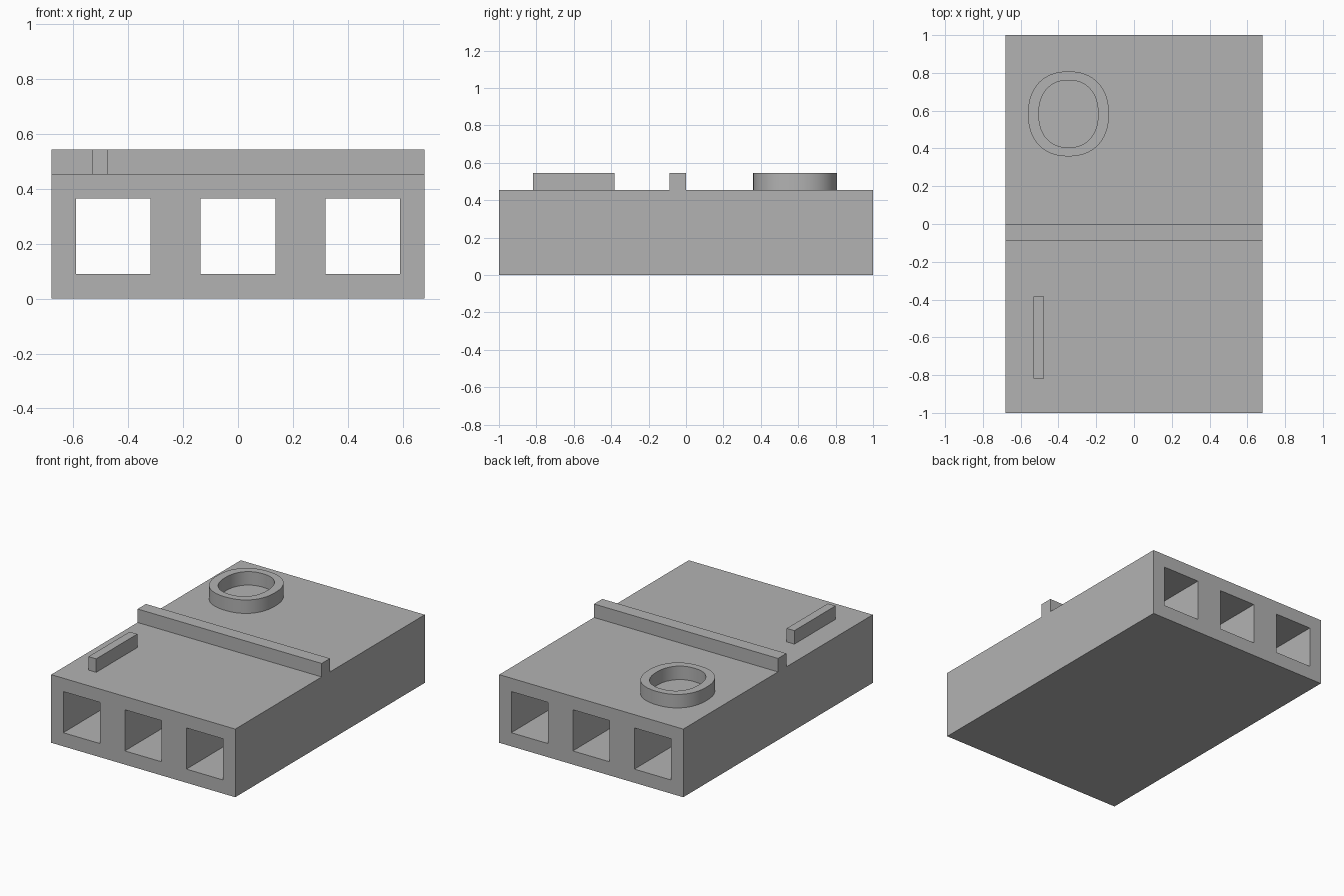
import bpy, bmesh, math

if "Cube" in bpy.data.objects:
    bpy.data.objects.remove(bpy.data.objects["Cube"])

grey = bpy.data.materials.new("plain grey")
grey.diffuse_color = (0.448, 0.448, 0.448, 1)
grey.use_nodes = True
grey.node_tree.nodes["Principled BSDF"].inputs["Base Color"].default_value = grey.diffuse_color


def finish(name, bm):
    bmesh.ops.recalc_face_normals(bm, faces=bm.faces)
    mesh = bpy.data.meshes.new(name)
    bm.to_mesh(mesh)
    bm.free()
    mesh.materials.append(grey)
    obj = bpy.data.objects.new(name, mesh)
    bpy.context.collection.objects.link(obj)
    return obj


def box(name, x, y, z):
    """Box from (min, max) ranges."""
    bm = bmesh.new()
    bmesh.ops.create_cube(bm, size=1)
    for v in bm.verts:
        for i, (lo, hi) in enumerate((x, y, z)):
            v.co[i] = lo if v.co[i] < 0 else hi
    return finish(name, bm)


def oval(rx, ry, n=64, power=2.25):
    """Slightly squared oval outline."""
    pts = []
    for i in range(n):
        a = 2 * math.pi * i / n
        c, s = math.cos(a), math.sin(a)
        pts.append((math.copysign(abs(c) ** (2 / power), c) * rx,
                    math.copysign(abs(s) ** (2 / power), s) * ry))
    return pts


TOP, RAISED = 0.455, 0.545

# Block with three square channels running front to back
block = box("block", (-0.68, 0.68), (-1, 1), (0, TOP))
for cx in (-0.455, 0, 0.455):
    cutter = box("channel_cutter", (cx - 0.136, cx + 0.136), (-1.1, 1.1), (0.091, 0.366))
    cutter.hide_render = True
    cutter.hide_viewport = True
    mod = block.modifiers.new("channel", 'BOOLEAN')
    mod.operation = 'DIFFERENCE'
    mod.solver = 'EXACT'
    mod.object = cutter

# Raised divider and short bar on the top face
box("divider_rib", (-0.68, 0.68), (-0.088, 0), (TOP, RAISED))
box("short_bar", (-0.533, -0.476), (-0.817, -0.383), (TOP, RAISED))

# Raised oval ring
bm = bmesh.new()
loops = []
for rx, ry, z in ((0.214, 0.225, TOP), (0.214, 0.225, RAISED),
                  (0.157, 0.178, RAISED), (0.157, 0.178, TOP)):
    loops.append([bm.verts.new((-0.347 + px, 0.583 + py, z)) for px, py in oval(rx, ry)])
n = len(loops[0])
for k in range(4):
    a, b = loops[k], loops[(k + 1) % 4]
    for i in range(n):
        j = (i + 1) % n
        bm.faces.new((a[i], a[j], b[j], b[i]))
ring = finish("oval_ring", bm)
bpy.context.view_layer.objects.active = ring
ring.select_set(True)
bpy.ops.object.shade_smooth_by_angle(angle=math.radians(30))
